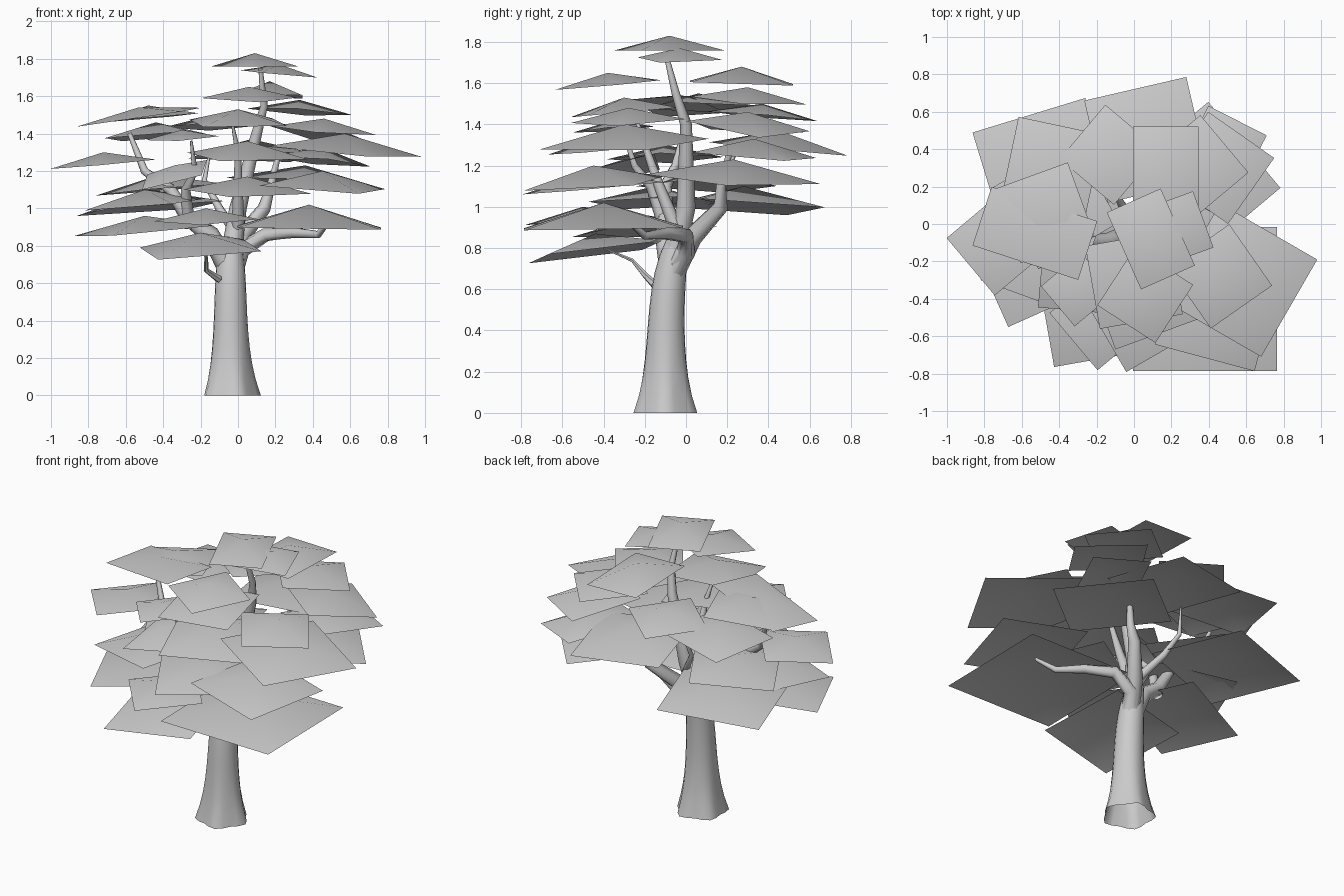
import bpy
import bmesh
import math
from mathutils import Vector, Matrix

cube = bpy.data.objects.get("Cube")
if cube:
    bpy.data.objects.remove(cube, do_unlink=True)

# One plain grey for bark and foliage
grey = bpy.data.materials.new("plain grey")
grey.use_nodes = True
colour = (.6, .6, .6, 1)
grey.diffuse_color = colour
grey.node_tree.nodes["Principled BSDF"].inputs["Base Color"].default_value = colour


def finish(bm, name, angle):
    """Turn a bmesh into a shaded, coloured object."""
    mesh = bpy.data.meshes.new(name)
    bm.to_mesh(mesh)
    bm.free()
    mesh.materials.append(grey)
    obj = bpy.data.objects.new(name, mesh)
    bpy.context.scene.collection.objects.link(obj)
    bpy.ops.object.select_all(action="DESELECT")
    obj.select_set(True)
    bpy.context.view_layer.objects.active = obj
    bpy.ops.object.shade_smooth_by_angle(angle=math.radians(angle))


def bridge(bm, rings):
    """Join successive rings with quads and close the last one."""
    for low, high in zip(rings, rings[1:]):
        for k in range(len(low)):
            following = (k + 1) % len(low)
            bm.faces.new((low[k], low[following], high[following], high[k]))
    bm.faces.new(rings[-1])


def trunk(centre, height, radius, sides, steps):
    """Upright stem whose foot widens and lobes by rule."""
    bm = bmesh.new()
    rings = []
    for step in range(steps + 1):
        t = step / steps
        foot = (1 - t) ** 4
        lean = Vector((0, .06 * t ** 4, height * t))
        ring = []
        for k in range(sides):
            a = math.tau * k / sides
            r = radius * (1.03 + .75 * foot - .4 * t ** 6)
            r *= 1 + .1 * foot * math.cos(5 * a)
            ring.append(bm.verts.new(centre + lean + Vector((r * math.cos(a), r * math.sin(a), 0))))
        rings.append(ring)
    bridge(bm, rings)
    finish(bm, "trunk", 50)


def limb(name, radius, *path, sides=8):
    """Branch along a path, tapering evenly to a thin tip."""
    bm = bmesh.new()
    points = [Vector(p) for p in path]
    last = len(points) - 1
    up = Vector((0, 0, 1))
    rings = []
    for i, point in enumerate(points):
        heading = points[min(i + 1, last)] - points[max(i - 1, 0)]
        turn = up.rotation_difference(heading)
        r = radius * (1 - .8 * i / last)
        ring = []
        for k in range(sides):
            a = math.tau * k / sides
            ring.append(bm.verts.new(point + turn @ Vector((r * math.cos(a), r * math.sin(a), 0))))
        rings.append(ring)
    bridge(bm, rings)
    finish(bm, name, 50)


def leaf(at, top, size, turn, stretch=1, droop=.09):
    """Shallow four-sided canopy sheet, peaked in the middle, drooping outward."""
    bm = bmesh.new()
    centre = Vector((*at, 0))
    outward = centre.normalized()
    spin = Matrix.Rotation(math.radians(turn), 3, "Z")
    rise = .16 * size
    peak = bm.verts.new(centre + Vector((0, 0, top)))
    corners = []
    for sx, sy in ((-1, -1), (1, -1), (1, 1), (-1, 1)):
        offset = spin @ Vector((sx * size * stretch, sy * size, 0)) / 2
        offset.z = top - rise - droop * offset.dot(outward)
        corners.append(bm.verts.new(centre + offset))
    for k in range(4):
        bm.faces.new((corners[k], corners[(k + 1) % 4], peak))
    finish(bm, "leaf_sheet", 60)


# Trunk with a flared, lobed foot
trunk(centre=Vector((-.04, -.1, 0)), height=.85, radius=.083, sides=20, steps=10)

# Main limbs
limb("left_limb", .06, (-.06, -.07, .7), (-.15, -.1, .86), (-.27, -.1, .95),
     (-.36, -.1, 1.1), (-.5, -.05, 1.2), (-.58, 0, 1.4))
limb("left_front_limb", .035, (-.26, -.1, .9), (-.28, -.17, 1.1), (-.23, -.25, 1.2), (-.25, -.3, 1.36))
limb("right_limb", .055, (-.03, -.08, .65), (.02, 0, .78), (.15, 0, .86), (.3, -.1, .87), (.43, -.2, .86), (.5, -.3, .95))
limb("back_limb", .06, (-.03, -.08, .65), (.02, .03, .85), (.14, .17, 1), (.17, .17, 1.1), (.22, .22, 1.3))
limb("back_left_limb", .03, (0, 0, .85), (-.1, .15, 1), (-.18, .2, 1.15), (-.15, .25, 1.3))
limb("centre_limb", .055, (-.03, -.05, .8), (0, 0, 1), (.05, 0, 1.2), (.1, 0, 1.4), (.14, -.05, 1.55), (.12, -.1, 1.75))
limb("front_limb", .035, (0, -.05, .9), (0, -.13, 1.1), (0, -.2, 1.3), (-.03, -.25, 1.45))
limb("low_twig", .02, (-.1, -.15, .62), (-.17, -.2, .67), (-.17, -.26, .74), (-.2, -.4, .8), sides=6)

# Crown
leaf(at=(.09, -.08), top=1.83, size=.45, turn=24, stretch=.7, droop=0)
leaf(at=(.22, -.03), top=1.77, size=.32, turn=20)

# Upper canopy
leaf(at=(.17, .27), top=1.68, size=.5, turn=0, stretch=.7, droop=.04)
leaf(at=(.33, .3), top=1.58, size=.4, turn=40)
leaf(at=(.06, -.38), top=1.65, size=.37, turn=-33)
leaf(at=(-.13, .37), top=1.5, size=.38, turn=50)
leaf(at=(0, -.3), top=1.53, size=.45, turn=10)
leaf(at=(-.53, -.05), top=1.54, size=.33, turn=-18, stretch=1.8, droop=.15)
leaf(at=(-.48, .06), top=1.55, size=.42, turn=20)
leaf(at=(.46, -.28), top=1.48, size=.4, turn=35)

# Middle canopy
leaf(at=(.57, -.3), top=1.4, size=.6, turn=60)
leaf(at=(.45, .3), top=1.46, size=.43, turn=-35, droop=.2)
leaf(at=(.44, .33), top=1.33, size=.5, turn=-27, stretch=.7)
leaf(at=(.07, .45), top=1.37, size=.56, turn=13)
leaf(at=(-.44, .3), top=1.46, size=.46, turn=-12)
leaf(at=(-.3, -.35), top=1.42, size=.28, turn=40)
leaf(at=(.05, -.35), top=1.36, size=.5, turn=20)
leaf(at=(-.72, -.1), top=1.3, size=.4, turn=-50)
leaf(at=(-.34, -.3), top=1.23, size=.32, turn=-5, droop=.35)

# Lower canopy
leaf(at=(.36, .23), top=1.23, size=.6, turn=-50)
leaf(at=(.45, -.45), top=1.2, size=.55, turn=-15)
leaf(at=(.05, -.45), top=1.17, size=.5, turn=30)
leaf(at=(-.42, .1), top=1.18, size=.5, turn=30)
leaf(at=(-.5, -.15), top=1.1, size=.5, turn=-20)
leaf(at=(-.47, .28), top=1.1, size=.63, turn=17)
leaf(at=(-.5, -.2), top=.96, size=.5, turn=24, stretch=1.2)
leaf(at=(-.17, -.5), top=1, size=.4, turn=40)
leaf(at=(.38, -.4), top=1.02, size=.77, turn=0, droop=.02)
leaf(at=(-.2, -.44), top=.87, size=.56, turn=10, droop=.14)
